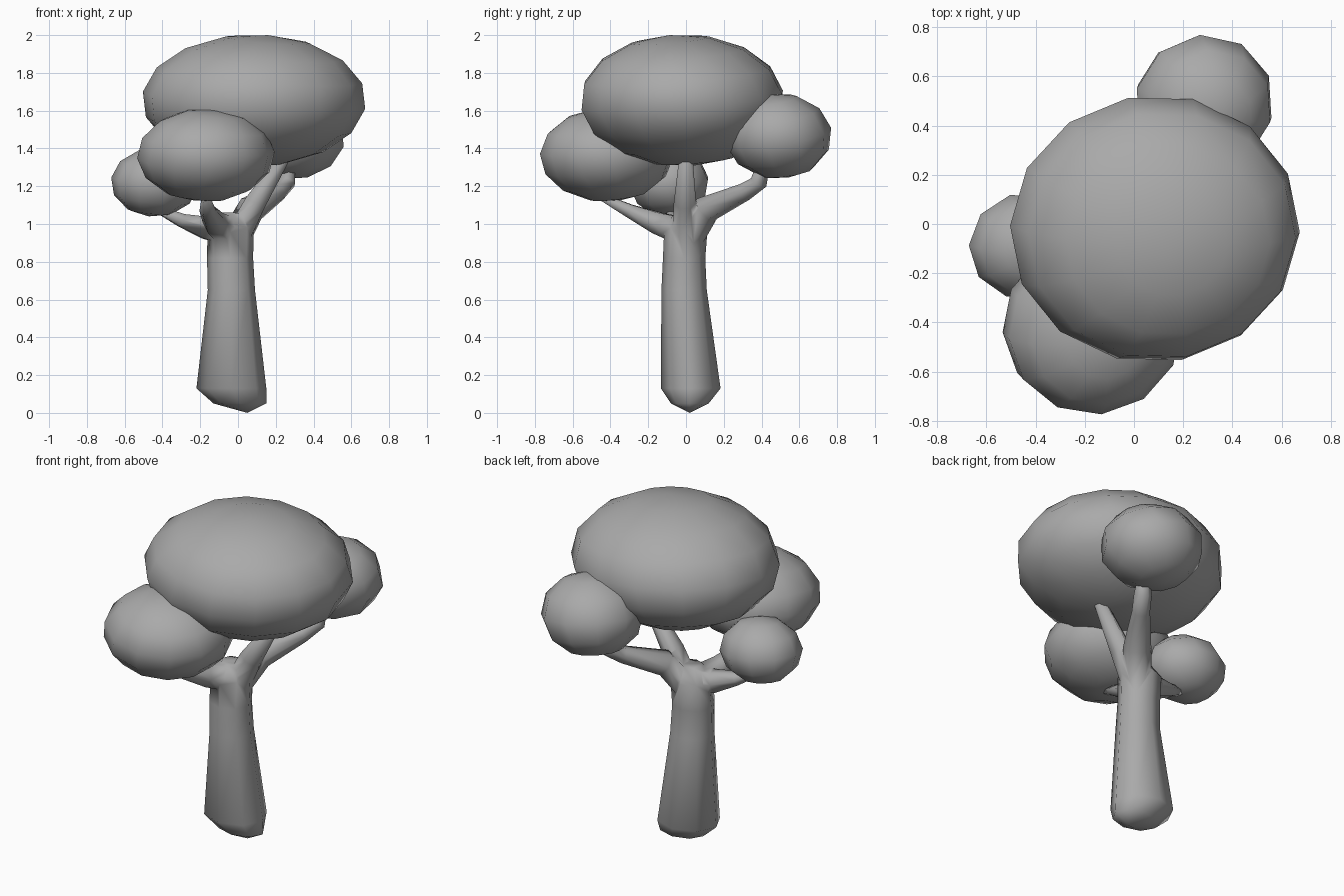
import bpy, bmesh, math
from mathutils import Vector, Euler

if "Cube" in bpy.data.objects:
    bpy.data.objects.remove(bpy.data.objects["Cube"])

grey = bpy.data.materials.new("dark_grey")
grey.diffuse_color = (0.4, 0.4, 0.4, 1)
grey.use_nodes = True
grey.node_tree.nodes["Principled BSDF"].inputs["Base Color"].default_value = grey.diffuse_color


def finish(bm, name):
    bmesh.ops.recalc_face_normals(bm, faces=bm.faces)
    for f in bm.faces:
        f.smooth = True
    me = bpy.data.meshes.new(name)
    bm.to_mesh(me)
    bm.free()
    me.materials.append(grey)
    ob = bpy.data.objects.new(name, me)
    bpy.context.collection.objects.link(ob)
    return ob


def limb(name, stations, sides=8, upright=False, tip=None):
    """Loft elliptical rings; each station is (x, y, z, radius a, radius b)."""
    bm = bmesh.new()
    pts = [Vector(s[:3]) for s in stations]
    rings = []
    for i, s in enumerate(stations):
        d = pts[min(i + 1, len(pts) - 1)] - pts[max(i - 1, 0)]
        if upright:
            u, v = Vector((1, 0, 0)), Vector((0, 1, 0))
        else:
            u = d.cross(Vector((0, 0, 1))).normalized()
            v = d.cross(u).normalized()
        ring = []
        for k in range(sides):
            a = 2 * math.pi * k / sides
            ring.append(bm.verts.new(pts[i] + u * s[3] * math.cos(a) + v * s[4] * math.sin(a)))
        rings.append(ring)
    for r0, r1 in zip(rings, rings[1:]):
        for k in range(sides):
            j = (k + 1) % sides
            bm.faces.new((r0[k], r0[j], r1[j], r1[k]))
    bm.faces.new(rings[-1])
    if tip:
        t = bm.verts.new(tip)
        for k in range(sides):
            bm.faces.new((rings[0][k], rings[0][(k + 1) % sides], t))
    else:
        bm.faces.new(rings[0])
    return finish(bm, name)


def foliage(name, centre, radii, segments, rings, spin):
    """Faceted-outline ellipsoid with its pole tipped over for an irregular look."""
    bm = bmesh.new()
    bmesh.ops.create_uvsphere(bm, u_segments=segments, v_segments=rings, radius=1)
    rot = Euler(spin).to_matrix()
    for v in bm.verts:
        p = rot @ v.co
        v.co = Vector(c + r * q * 1.015 for c, r, q in zip(centre, radii, p))
    return finish(bm, name)


# Trunk with a blunt, slightly off-centre foot
trunk = limb("trunk", [
    (0.01, 0.02, 0.05, 0.14, 0.10),
    (-0.035, 0.025, 0.13, 0.185, 0.158),
    (-0.035, -0.01, 0.65, 0.125, 0.12),
    (-0.042, -0.01, 0.82, 0.122, 0.112),
    (-0.04, 0.0, 0.98, 0.125, 0.115),
    (-0.03, 0.0, 1.06, 0.07, 0.06)], upright=True, tip=(0.05, 0.02, 0.0))

# Branches reaching into each foliage clump
branches = [
    limb("crown_branch", [
        (-0.03, 0.0, 0.88, 0.07, 0.08),
        (0.09, -0.005, 1.11, 0.06, 0.065),
        (0.25, 0.0, 1.36, 0.035, 0.035)], sides=6),
    limb("back_branch", [
        (-0.03, -0.01, 0.90, 0.08, 0.09),
        (0.07, 0.11, 1.08, 0.078, 0.075),
        (0.21, 0.31, 1.17, 0.05, 0.05),
        (0.26, 0.385, 1.22, 0.05, 0.045),
        (0.275, 0.42, 1.36, 0.03, 0.03)], sides=6),
    limb("front_branch", [
        (-0.04, 0.03, 0.95, 0.09, 0.09),
        (-0.12, -0.15, 1.005, 0.07, 0.065),
        (-0.16, -0.30, 1.07, 0.045, 0.04),
        (-0.17, -0.46, 1.15, 0.02, 0.02)], sides=6),
    limb("left_branch", [
        (0.01, 0.0, 0.95, 0.09, 0.09),
        (-0.17, -0.03, 0.98, 0.065, 0.068),
        (-0.30, -0.06, 1.02, 0.045, 0.04),
        (-0.43, -0.10, 1.08, 0.02, 0.02)], sides=6)]

# Fuse the branches into the trunk so shading flows through the fork
for b in branches:
    m = trunk.modifiers.new("fuse_" + b.name, 'BOOLEAN')
    m.operation, m.solver, m.object = 'UNION', 'EXACT', b
weld = trunk.modifiers.new("weld", 'WELD')
weld.merge_threshold = 0.012
deps = bpy.context.evaluated_depsgraph_get()
fused = bpy.data.meshes.new_from_object(trunk.evaluated_get(deps))
trunk.modifiers.clear()
trunk.data = fused
for p in fused.polygons:
    p.use_smooth = True
for b in branches:
    bpy.data.objects.remove(b)

# Foliage clumps
foliage("crown_foliage", (0.085, -0.02, 1.655), (0.585, 0.54, 0.345), 14, 8, (0.15, 0.1, 0.2))
foliage("front_foliage", (-0.17, -0.42, 1.365), (0.36, 0.35, 0.245), 12, 7, (0.2, 0.15, 0.1))
foliage("left_foliage", (-0.44, -0.09, 1.22), (0.23, 0.215, 0.18), 10, 6, (0.15, 0.1, 0.3))
foliage("back_foliage", (0.285, 0.49, 1.465), (0.285, 0.28, 0.225), 10, 6, (0.2, 0.2, 0.1))
